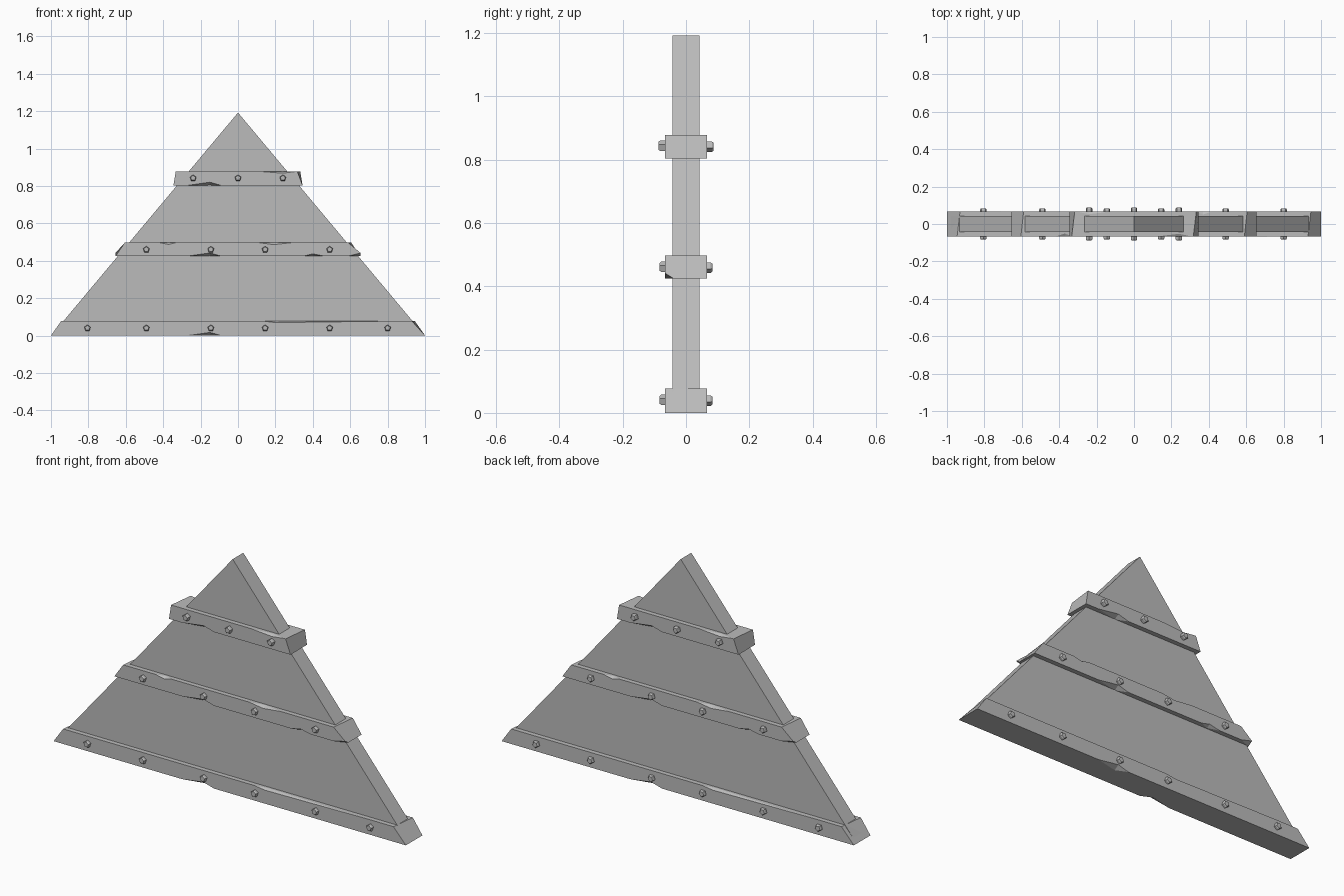
import bpy, bmesh
from math import pi
from mathutils import Matrix

if "Cube" in bpy.data.objects:
    bpy.data.objects.remove(bpy.data.objects["Cube"], do_unlink=True)

grey = bpy.data.materials.new("plain_grey")
grey.use_nodes = True
grey.diffuse_color = (0.5, 0.5, 0.5, 1)
grey.node_tree.nodes["Principled BSDF"].inputs["Base Color"].default_value = (0.5, 0.5, 0.5, 1)

HALF_DEPTH = 0.067


def finish(name, bm):
    bmesh.ops.recalc_face_normals(bm, faces=bm.faces)
    mesh = bpy.data.meshes.new(name)
    bm.to_mesh(mesh)
    bm.free()
    mesh.materials.append(grey)
    obj = bpy.data.objects.new(name, mesh)
    bpy.context.collection.objects.link(obj)
    return obj


def chip_depth(chips, sy, sz, x):
    """Depth of the chip on one long edge; the back is the front turned half round."""
    u = -x * sy
    for side, start, peak, end, depth in chips:
        if side == sz and start < u < end:
            t = (u - start) / (peak - start) if u <= peak else (end - u) / (end - peak)
            return depth * t
    return 0.0


def beam(name, z0, z1, bottom, top, chips):
    """Slant-ended beam lofted along x, with chipped long edges."""
    inner = {s * c[i] for c in chips for i in (1, 2, 3) for s in (-1, 1) if abs(c[i]) < top}
    stations = [-bottom] + sorted(inner) + [bottom]
    bm = bmesh.new()
    rings = []
    for x in stations:
        ring = []
        for sy, sz in ((-1, -1), (1, -1), (1, 1), (-1, 1)):
            px = x
            if abs(x) == bottom and sz > 0:
                px = (top if x > 0 else -top) + 0.008 * sy
            d = chip_depth(chips, sy, sz, x)
            y, z = sy * HALF_DEPTH, z0 if sz < 0 else z1
            pair = [(px, y, z - sz * d), (px, y - sy * d * 1.6, z)]
            ring += pair if sy == sz else pair[::-1]
        # order each corner so the ring runs round the section
        if ring[0][2] < ring[1][2]:
            ring[0], ring[1] = ring[1], ring[0]
        rings.append([bm.verts.new(p) for p in ring])
    for a, b in zip(rings, rings[1:]):
        for i in range(8):
            j = (i + 1) % 8
            bm.faces.new((a[i], a[j], b[j], b[i]))
    bm.faces.new(rings[0])
    bm.faces.new(rings[-1])
    bmesh.ops.remove_doubles(bm, verts=bm.verts, dist=0.0001)
    return finish(name, bm)


def bolts(name, xs, z, tip):
    """Five-sided bolt heads with narrowed tips on both faces of a beam."""
    bm = bmesh.new()
    for x in xs:
        for sy in (-1, 1):
            turn = Matrix.Rotation(-sy * pi / 2, 4, 'X')
            for r1, r2, y0, y1 in ((0.018, 0.018, 0.06, tip - 0.005),
                                   (0.018, 0.014, tip - 0.005, tip)):
                place = Matrix.Translation((x, sy * (y0 + y1) / 2, z))
                bmesh.ops.create_cone(bm, cap_ends=True, segments=5, radius1=r1, radius2=r2,
                                      depth=y1 - y0, matrix=place @ turn)
    return finish(name, bm)


# Triangular panel
bm = bmesh.new()
outline = [(-0.99, 0.01), (0.99, 0.01), (0, 1.192)]
face = bm.faces.new([bm.verts.new((x, -0.043, z)) for x, z in outline])
ext = bmesh.ops.extrude_face_region(bm, geom=[face])
bmesh.ops.translate(bm, vec=(0, 0.086, 0),
                    verts=[v for v in ext["geom"] if isinstance(v, bmesh.types.BMVert)])
finish("triangular_panel", bm)

# Cross beams; each chip is (lower or upper edge, start, peak, end, depth)
low_chip = (-1, -0.27, -0.15, -0.09, 0.017)
beam("bottom_beam", 0, 0.077, 1.0, 0.938, [low_chip, (1, 0.14, 0.2, 0.78, 0.008)])
beam("middle_beam", 0.425, 0.497, 0.655, 0.597,
     [low_chip, (1, -0.42, -0.37, -0.33, 0.01), (1, 0.11, 0.19, 0.29, 0.011),
      (-1, 0.35, 0.4, 0.46, 0.012), (-1, 0.59, 0.66, 0.7, 0.018)])
beam("top_beam", 0.803, 0.877, 0.345, 0.325, [low_chip, (1, 0.12, 0.24, 0.31, 0.009)])

# Bolt rows
bolts("bottom_bolts", (-0.805, -0.49, -0.145, 0.145, 0.49, 0.8), 0.04, 0.083)
bolts("middle_bolts", (-0.49, -0.145, 0.145, 0.49), 0.46, 0.083)
bolts("top_bolts", (-0.24, 0, 0.24), 0.842, 0.087)
